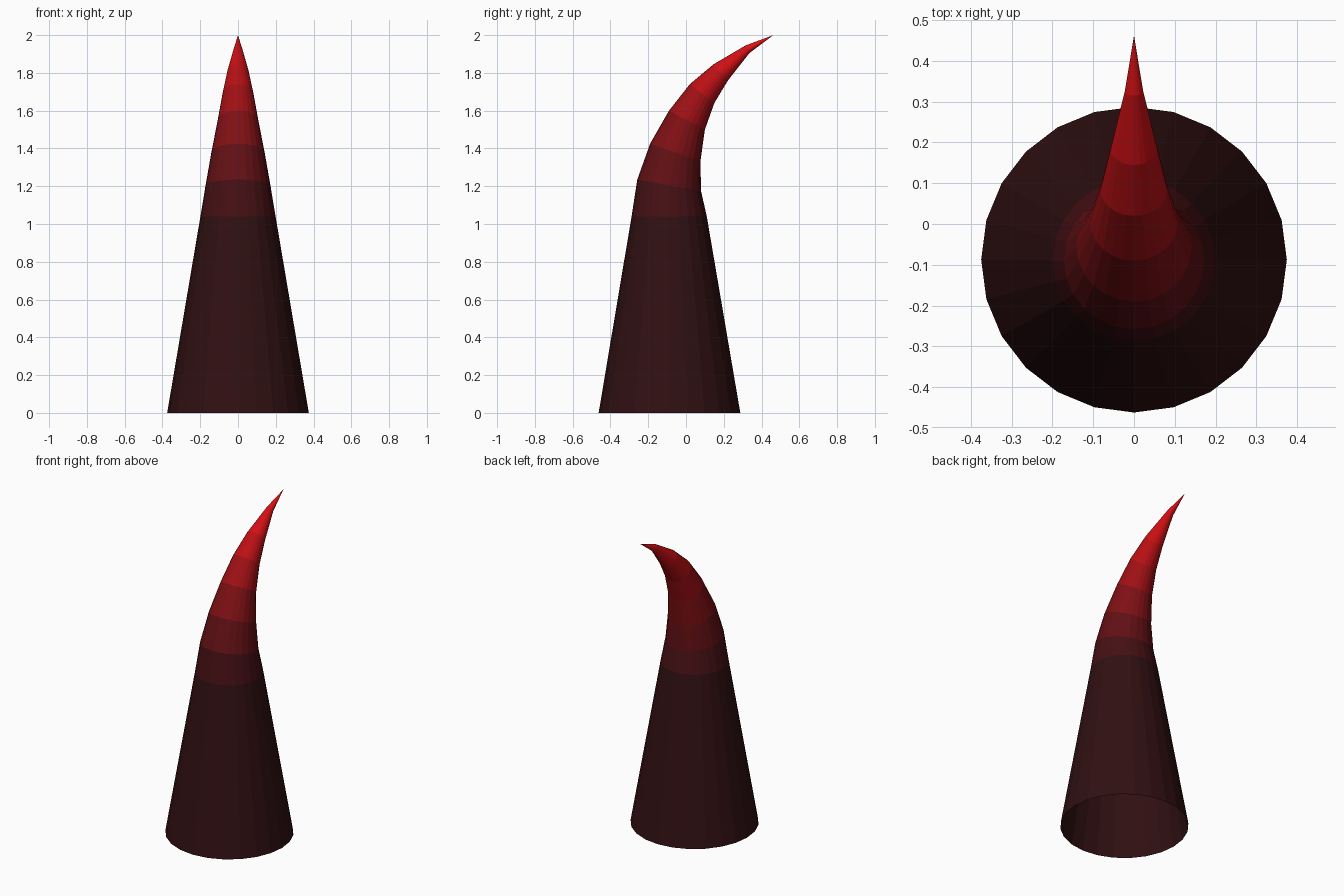
import bpy, bmesh
from math import sin, cos, pi
from mathutils import Vector

if "Cube" in bpy.data.objects:
    bpy.data.objects.remove(bpy.data.objects["Cube"])

SIDES = 24

# Horn cross-sections in the side plane: (outer y, z), (inner y, z)
rings = [((-0.4625, 0.0), (0.2875, 0.0)),
         ((-0.288, 1.04), (0.11, 1.04)),
         ((-0.258, 1.235), (0.08, 1.173)),
         ((-0.19, 1.425), (0.076, 1.33)),
         ((-0.09, 1.60), (0.10, 1.50)),
         ((0.02, 1.74), (0.15, 1.64)),
         ((0.145, 1.845), (0.222, 1.76)),
         ((0.315, 1.945), (0.336, 1.905))]
tip_point = (0, 0.4625, 2.0)

# One colour per band, dark at the base to bright red at the tip
colours = [(0.030, 0.005, 0.006), (0.060, 0.005, 0.007), (0.120, 0.005, 0.007),
           (0.210, 0.005, 0.007), (0.350, 0.005, 0.007), (0.500, 0.005, 0.007),
           (0.640, 0.005, 0.007), (0.750, 0.005, 0.007)]

bm = bmesh.new()


def add_ring(outer, inner):
    """Tilted circle whose diameter spans the outer and inner points."""
    o, i = Vector((0, *outer)), Vector((0, *inner))
    centre, arm = (o + i) / 2, (o - i) / 2
    side = Vector((arm.length, 0, 0))
    return [bm.verts.new(centre + arm * cos(a) + side * sin(a))
            for a in (2 * pi * k / SIDES for k in range(SIDES))]


# Bands between consecutive rings (base left open)
loops = [add_ring(*r) for r in rings]
for band, (lo, hi) in enumerate(zip(loops, loops[1:])):
    for k in range(SIDES):
        n = (k + 1) % SIDES
        bm.faces.new((lo[k], lo[n], hi[n], hi[k])).material_index = band

# Pointed tip
tip = bm.verts.new(tip_point)
for k in range(SIDES):
    face = bm.faces.new((loops[-1][k], loops[-1][(k + 1) % SIDES], tip))
    face.material_index = len(colours) - 1

bm.normal_update()
# Make sure the faces point outwards
if sum(f.normal.dot(f.calc_center_median() - Vector((0, -0.09, 0.5)))
       for f in bm.faces if f.material_index == 0) < 0:
    bmesh.ops.reverse_faces(bm, faces=bm.faces)

mesh = bpy.data.meshes.new("horn")
bm.to_mesh(mesh)
bm.free()
for n, c in enumerate(colours):
    mat = bpy.data.materials.new(f"horn_band_{n}")
    mat.diffuse_color = (*c, 1)
    mat.use_nodes = True
    mat.node_tree.nodes["Principled BSDF"].inputs["Base Color"].default_value = mat.diffuse_color
    mesh.materials.append(mat)

horn = bpy.data.objects.new("horn", mesh)
bpy.context.collection.objects.link(horn)
